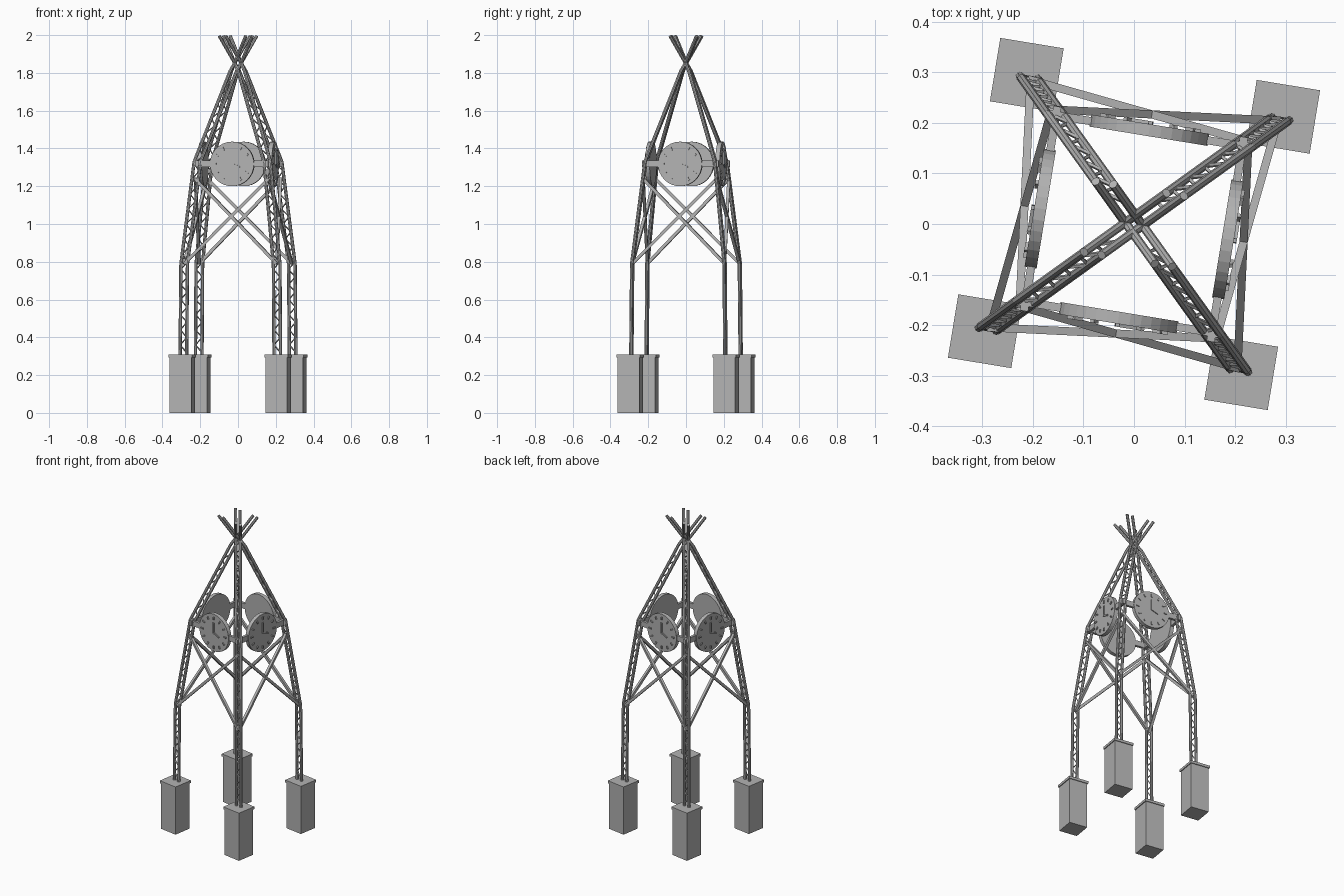
import bpy, bmesh, math
from mathutils import Matrix, Vector

if "Cube" in bpy.data.objects:
    bpy.data.objects.remove(bpy.data.objects["Cube"], do_unlink=True)

# One plain concrete-and-steel grey
grey = bpy.data.materials.new("warm_grey")
grey.use_nodes = True
grey.diffuse_color = (0.45, 0.45, 0.45, 1)
grey.node_tree.nodes["Principled BSDF"].inputs["Base Color"].default_value = (0.45, 0.45, 0.45, 1)

TWIST = math.radians(-9.3)   # the square plan is turned slightly
HALF = 0.0175                # half the spacing of the two chords of a leg
PATH = [(0.252, 0.30), (0.248, 0.79), (0.187, 1.33), (0.021, 1.81), (-0.071, 1.995)]


def turn(k=0):
    return Matrix.Rotation(TWIST + k * math.pi / 2, 4, 'Z')


def add(name, mesh, matrix):
    mesh.materials.clear()
    mesh.materials.append(grey)
    obj = bpy.data.objects.new(name, mesh)
    bpy.context.collection.objects.link(obj)
    obj.matrix_world = matrix
    return obj


def rod(name, paths, radius, matrix, sides=2):
    """Tubes along one or more bent paths, turned into a mesh."""
    curve = bpy.data.curves.new(name, 'CURVE')
    curve.dimensions = '3D'
    curve.bevel_depth = radius
    curve.bevel_resolution = sides
    curve.use_fill_caps = True
    for pts in paths:
        s = curve.splines.new('POLY')
        s.points.add(len(pts) - 1)
        for p, co in zip(s.points, pts):
            p.co = (*co, 1)
        s.use_smooth = False
    tmp = bpy.data.objects.new("tmp_curve", curve)
    bpy.context.collection.objects.link(tmp)
    mesh = bpy.data.meshes.new_from_object(tmp.evaluated_get(bpy.context.evaluated_depsgraph_get()))
    bpy.data.objects.remove(tmp, do_unlink=True)
    return add(name, mesh, matrix)


def boxes(name, items, matrix):
    """Boxes given as (centre, size, angle about y)."""
    bm = bmesh.new()
    for centre, size, angle in items:
        m = Matrix.Translation(centre) @ Matrix.Rotation(angle, 4, 'Y') @ Matrix.Diagonal((*size, 1))
        bmesh.ops.create_cube(bm, size=1, matrix=m)
    mesh = bpy.data.meshes.new(name)
    bm.to_mesh(mesh)
    bm.free()
    return add(name, mesh, matrix)


def beam(name, a, b, width, matrix):
    """Square bar between two points."""
    a, b = Vector(a), Vector(b)
    d = b - a
    rot = d.to_track_quat('Z', 'Y').to_matrix().to_4x4()
    bm = bmesh.new()
    bmesh.ops.create_cube(bm, size=1, matrix=Matrix.Translation((a + b) / 2) @ rot
                          @ Matrix.Diagonal((width, width, d.length, 1)))
    mesh = bpy.data.meshes.new(name)
    bm.to_mesh(mesh)
    bm.free()
    return add(name, mesh, matrix)


def spread(z):
    """Distance of a leg from the axis planes at height z."""
    for (a0, z0), (a1, z1) in zip(PATH, PATH[1:]):
        if z <= z1:
            return a0 + (a1 - a0) * (z - z0) / (z1 - z0)
    return PATH[-1][0]


# Four lattice legs on plinths
for sx, sy, label in ((-1, -1, "front_right"), (1, -1, "front_left"), (-1, 1, "back_right"), (1, 1, "back_left")):
    boxes(label + "_plinth", [((sx * 0.257, sy * 0.257, 0.148), (0.117, 0.117, 0.296), 0),
                              ((sx * 0.257, sy * 0.257, 0.3), (0.127, 0.127, 0.016), 0)], turn())
    chords = [[(sx * a + o, sy * a, z) for a, z in PATH] for o in (-HALF, HALF)]
    rod(label + "_leg_chords", chords, 0.009, turn())
    lattice = []
    z, side = 0.32, 1
    while z < 1.80:
        a = spread(z)
        lattice.append((sx * a + side * HALF, sy * a, z))
        z, side = z + 0.04, -side
    rod(label + "_leg_lattice", [lattice], 0.0045, turn(), 0)

# Each side: cross braces, a rail and a clock
low, high = 0.79, 1.24
lo, hi = spread(low), spread(high)
for k, label in enumerate(("front", "left", "back", "right")):
    m = turn(k)
    for s in (-1, 1):
        beam(label + "_brace", (s * lo, -lo, low), (-s * hi, -hi, high), 0.016, m)
    boxes(label + "_rail", [((0, -0.187, 1.32), (0.41, 0.016, 0.034), 0)], m)

    # Clock drum
    bm = bmesh.new()
    bmesh.ops.create_cone(bm, cap_ends=True, segments=32, radius1=0.118, radius2=0.118, depth=0.024,
                          matrix=Matrix.Translation((0, -0.188, 1.318)) @ Matrix.Rotation(math.pi / 2, 4, 'X'))
    mesh = bpy.data.meshes.new(label + "_clock")
    bm.to_mesh(mesh)
    bm.free()
    add(label + "_clock", mesh, m)

    # Hour marks and hands, raised from the face
    marks = []
    for h in range(12):
        t = h * math.pi / 6
        marks.append(((0.092 * math.sin(t), -0.202, 1.318 + 0.092 * math.cos(t)), (0.008, 0.008, 0.018), t))
    boxes(label + "_hour_marks", marks, m)
    hands = []
    for t, length in ((0, 0.068), (math.radians(112), 0.05)):
        r = length / 2 - 0.004
        hands.append(((r * math.sin(t), -0.202, 1.318 + r * math.cos(t)), (0.009, 0.008, length), t))
    boxes(label + "_hands", hands, m)
